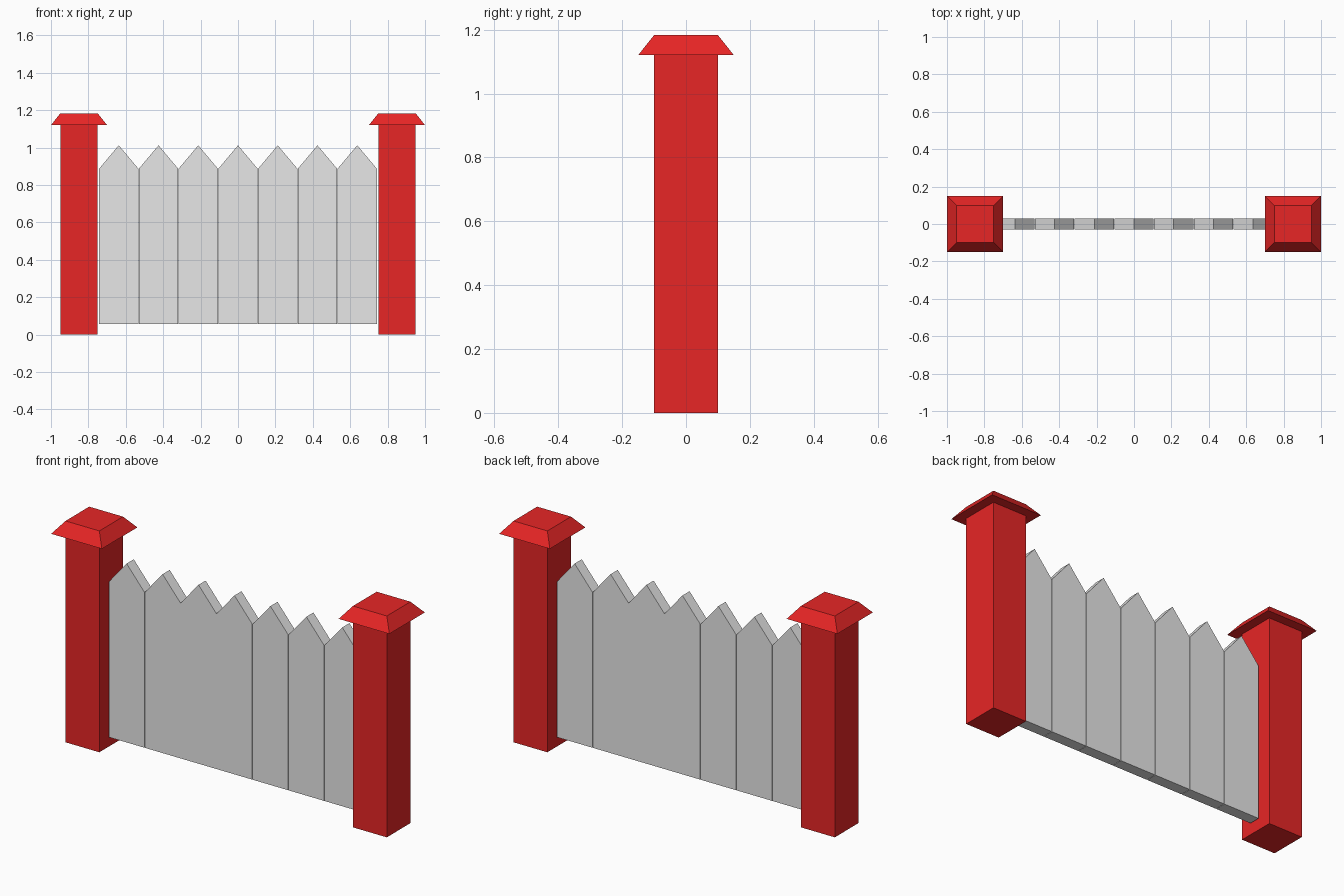
import bpy, bmesh

if "Cube" in bpy.data.objects:
    bpy.data.objects.remove(bpy.data.objects["Cube"])


def material(name, rgb):
    m = bpy.data.materials.new(name)
    m.diffuse_color = (*rgb, 1)
    m.use_nodes = True
    m.node_tree.nodes["Principled BSDF"].inputs["Base Color"].default_value = m.diffuse_color
    return m


red = material("red paint", (0.8, 0.019, 0.019))
grey = material("light grey", (0.8, 0.8, 0.8))


def loft(name, lower, upper, mat):
    """Closed solid between two matching point loops."""
    bm = bmesh.new()
    a = [bm.verts.new(p) for p in lower]
    b = [bm.verts.new(p) for p in upper]
    n = len(a)
    bm.faces.new(a)
    bm.faces.new(b)
    for i in range(n):
        j = (i + 1) % n
        bm.faces.new((a[i], a[j], b[j], b[i]))
    bmesh.ops.recalc_face_normals(bm, faces=bm.faces)
    mesh = bpy.data.meshes.new(name)
    bm.to_mesh(mesh)
    bm.free()
    mesh.materials.append(mat)
    ob = bpy.data.objects.new(name, mesh)
    bpy.context.collection.objects.link(ob)
    return ob


def square(x, half, z):
    return [(x + sx * half, sy * half, z)
            for sx, sy in ((-1, -1), (1, -1), (1, 1), (-1, 1))]


# Gate posts with tapered caps
for side, x in (("left", -0.85), ("right", 0.85)):
    loft(side + "_post", square(x, 0.10, 0), square(x, 0.10, 1.12), red)
    loft(side + "_post_cap", square(x, 0.15, 1.12), square(x, 0.10, 1.183), red)

# Seven pointed planks with hairline gaps
PITCH, HALF = 0.2125, 0.1052
for i in range(7):
    x = (i - 3) * PITCH
    outline = [(x - HALF, 0.056), (x + HALF, 0.056), (x + HALF, 0.887),
               (x, 1.012), (x - HALF, 0.887)]
    loft(f"plank_{i + 1}", [(px, -0.03, pz) for px, pz in outline],
         [(px, 0.03, pz) for px, pz in outline], grey)
